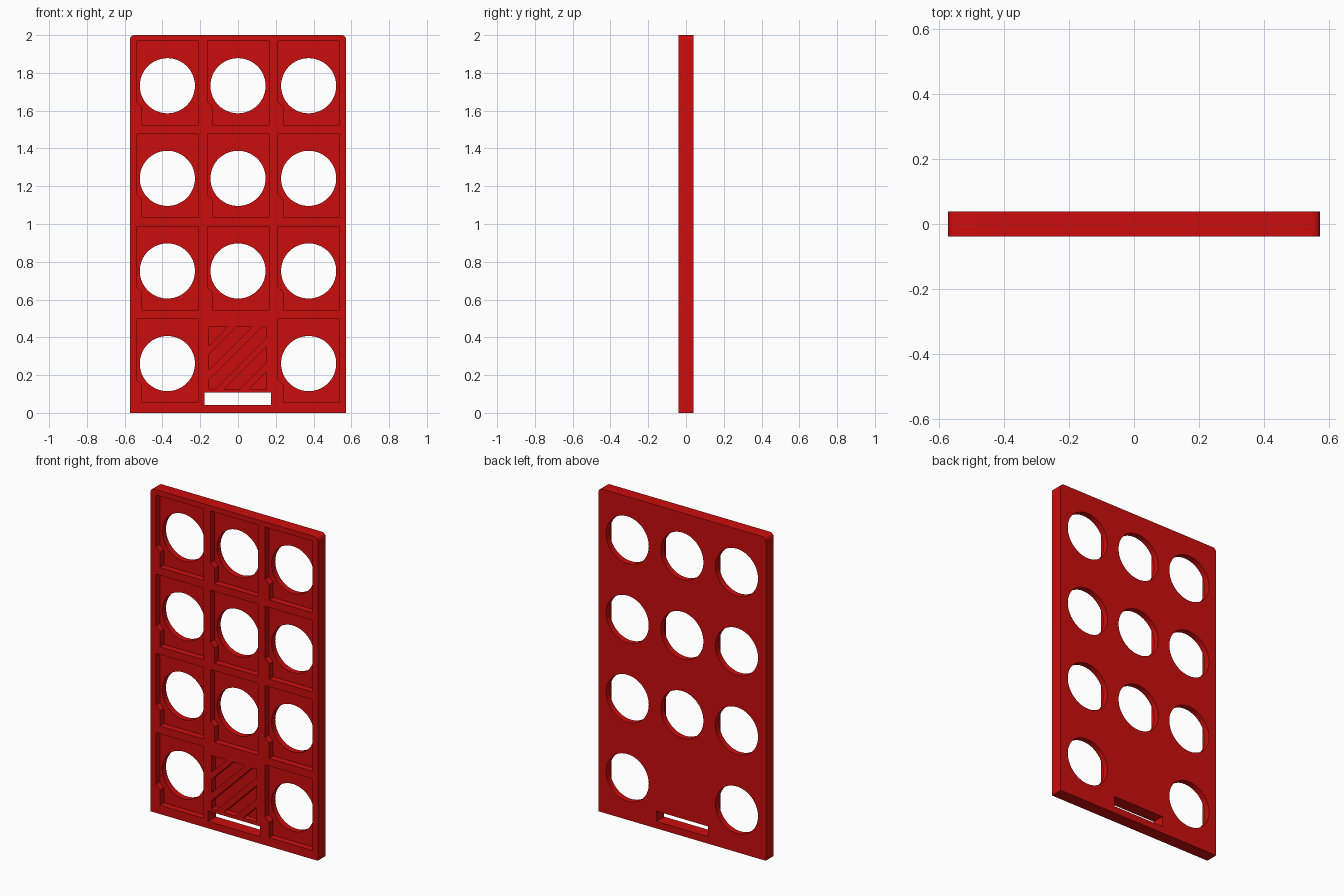
import bpy, bmesh, math

if "Cube" in bpy.data.objects:
    bpy.data.objects.remove(bpy.data.objects["Cube"])

HALF_W, HALF_T, HEIGHT = 0.573, 0.0385, 2.0
DEPTH = 0.04                        # depth of the front recesses
FRONT = -HALF_T
FLOOR = FRONT + DEPTH

red = bpy.data.materials.new("red")
red.diffuse_color = (0.60, 0.004, 0.004, 1)
red.use_nodes = True
red.node_tree.nodes["Principled BSDF"].inputs["Base Color"].default_value = red.diffuse_color


def add_prism(bm, outline, y0, y1):
    """Extrude an (x, z) outline from y0 to y1."""
    face = bm.faces.new([bm.verts.new((x, y0, z)) for x, z in outline])
    moved = bmesh.ops.extrude_face_region(bm, geom=[face])["geom"]
    verts = [v for v in moved if isinstance(v, bmesh.types.BMVert)]
    bmesh.ops.translate(bm, verts=verts, vec=(0, y1 - y0, 0))


def make_object(name, prisms):
    bm = bmesh.new()
    for outline, y0, y1 in prisms:
        add_prism(bm, outline, y0, y1)
    bmesh.ops.recalc_face_normals(bm, faces=bm.faces)
    mesh = bpy.data.meshes.new(name)
    bm.to_mesh(mesh)
    bm.free()
    mesh.materials.append(red)
    obj = bpy.data.objects.new(name, mesh)
    bpy.context.collection.objects.link(obj)
    return obj


def arc(cx, cz, r, a0, a1, n):
    return [(cx + r * math.cos(math.radians(a0 + (a1 - a0) * i / n)),
             cz + r * math.sin(math.radians(a0 + (a1 - a0) * i / n))) for i in range(n + 1)]


def clip(poly, limit, sign):
    """Keep the part of an outline where sign * (x - z - limit) >= 0."""
    out = []
    for p, q in zip(poly, poly[1:] + poly[:1]):
        dp, dq = (sign * (v[0] - v[1] - limit) for v in (p, q))
        if dp >= 0:
            out.append(p)
        if dp * dq < 0:
            t = dp / (dp - dq)
            out.append((p[0] + t * (q[0] - p[0]), p[1] + t * (q[1] - p[1])))
    return out


# Plate: square bottom corners, rounded top corners
R = 0.025
outline = [(-HALF_W, 0), (HALF_W, 0)]
outline += arc(HALF_W - R, HEIGHT - R, R, 0, 90, 6)
outline += arc(-HALF_W + R, HEIGHT - R, R, 90, 180, 6)
plate = make_object("button_plate", [(outline, FRONT, HALF_T)])

# Recessed pockets with a stepped left edge, each with a round hole
pocket = [(-0.134, -0.207), (0.164, -0.207), (0.164, 0.236),
          (-0.162, 0.236), (-0.162, -0.085), (-0.134, -0.113)]
pockets, holes = [], []
for row in range(4):
    for col in (-1, 0, 1):
        if row == 0 and col == 0:
            continue
        cx, cz = 0.374 * col, 0.261 + 0.4903 * row
        pockets.append(([(cx + x, cz + z) for x, z in pocket], FRONT - 0.05, FLOOR))
        holes.append((arc(cx, cz, 0.146, 0, 360, 64)[:-1], FRONT - 0.1, HALF_T + 0.1))

# Diagonal grooves clipped to a rectangle
panel = [(-0.154, 0.127), (0.152, 0.127), (0.152, 0.456), (-0.154, 0.456)]
for lo, hi in ((-1, -0.508), (-0.463, -0.381), (-0.330, -0.248), (-0.198, -0.116), (-0.066, 1)):
    pockets.append((clip(clip(panel, lo, 1), hi, -1), FRONT - 0.05, FLOOR))

# Slot through the bottom of the plate
slot = [(-0.177, 0.043), (0.176, 0.043), (0.176, 0.107), (-0.177, 0.107)]
holes.append((slot, FRONT - 0.1, HALF_T + 0.1))

# Cut the recesses, then the openings
for name, prisms in (("pocket_cutter", pockets), ("opening_cutter", holes)):
    cutter = make_object(name, prisms)
    cutter.hide_render = True
    mod = plate.modifiers.new(name, 'BOOLEAN')
    mod.operation, mod.solver, mod.object = 'DIFFERENCE', 'EXACT', cutter
    bpy.context.view_layer.objects.active = plate
    bpy.ops.object.modifier_apply(modifier=name)
    bpy.data.objects.remove(cutter)

# Smooth the hole walls, keep the edges sharp
plate.select_set(True)
bpy.ops.object.shade_smooth_by_angle(angle=math.radians(30))
